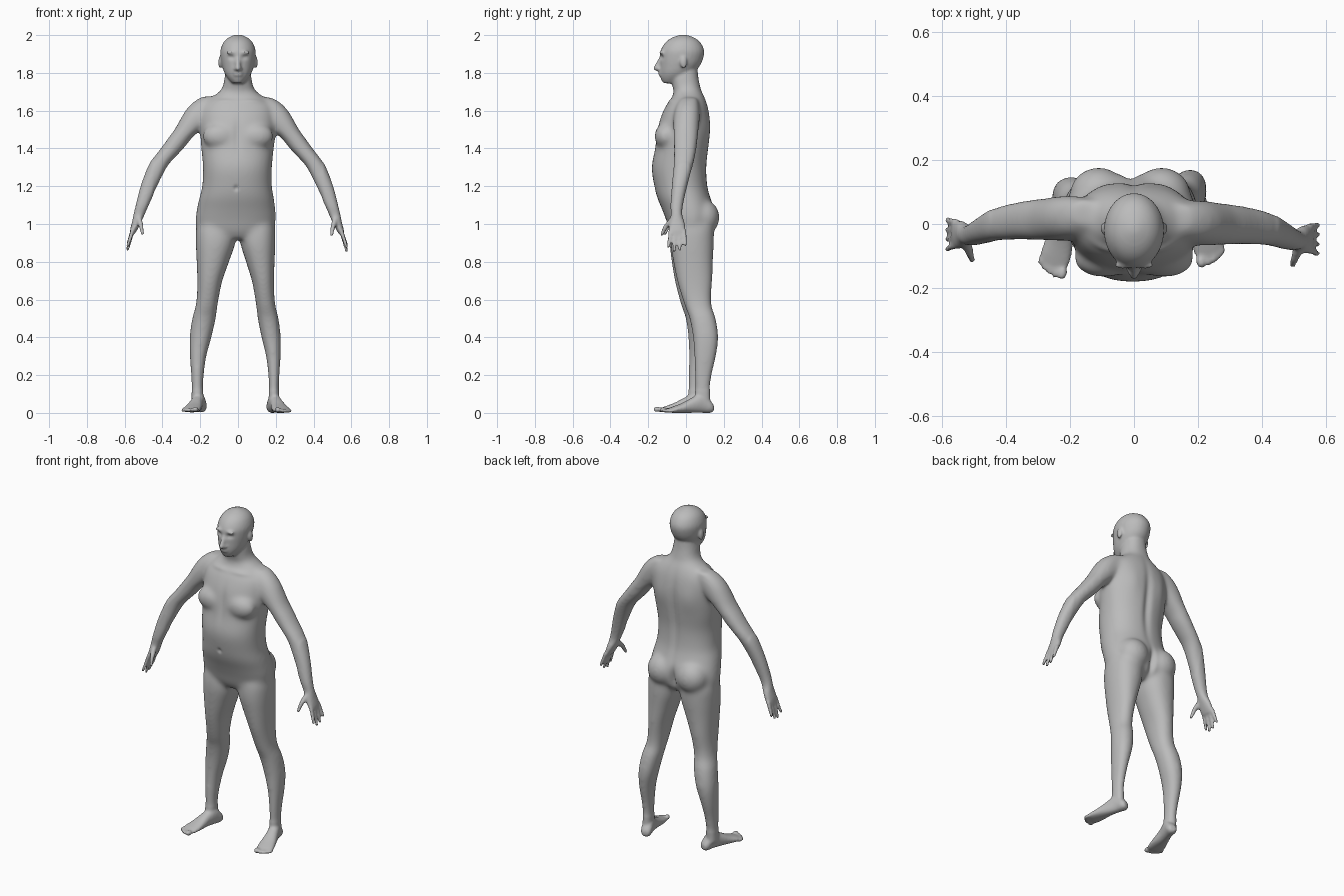
import bpy, bmesh, math
from mathutils import Matrix, Vector

default_cube = bpy.data.objects.get("Cube")
if default_cube:
    bpy.data.objects.remove(default_cube, do_unlink=True)

HUNDREDTH = 0.01
SEGMENTS = 28
STEPS = 4
SAME = Matrix()
bm = bmesh.new()


def spline(a, b, c, d, t):
    """Catmull-Rom blend between b and c."""
    return b + 0.5 * t * (c - a + t * (2*a - 5*b + 4*c - d + t * (3*(b - c) + d - a)))


def loft(rows, place=SAME, power=0.9):
    """Closed tube through oval sections: (level, left, right, front, back)."""
    fine = []
    last = len(rows) - 1
    for i in range(last):
        near = [rows[max(i - 1, 0)], rows[i], rows[i + 1], rows[min(i + 2, last)]]
        for s in range(STEPS):
            fine.append([spline(*vals, s / STEPS) for vals in zip(*near)])
    fine.append(rows[-1])
    rings = []
    for level, x0, x1, y0, y1 in fine:
        ring = []
        for k in range(SEGMENTS):
            angle = math.tau * k / SEGMENTS
            c, s = math.cos(angle), math.sin(angle)
            c = math.copysign(abs(c) ** power, c)
            s = math.copysign(abs(s) ** power, s)
            point = Vector((x0 + x1 + (x1 - x0) * c, y0 + y1 + (y1 - y0) * s, 2 * level))
            ring.append(bm.verts.new(place @ (point * HUNDREDTH / 2)))
        rings.append(ring)
    for low, high in zip(rings, rings[1:]):
        for k in range(SEGMENTS):
            n = (k + 1) % SEGMENTS
            bm.faces.new((low[k], low[n], high[n], high[k]))
    bm.faces.new(rings[0][::-1])
    bm.faces.new(rings[-1])


def ball(centre, radii, place=SAME):
    size = Matrix.Diagonal((*radii, 1))
    bmesh.ops.create_uvsphere(bm, u_segments=16, v_segments=10, radius=HUNDREDTH,
                              matrix=place @ Matrix.Translation(Vector(centre) * HUNDREDTH) @ size)


def chain(start, end, r0, r1, place=SAME, count=10):
    """Tapered rod with round ends."""
    start, end = Vector(start), Vector(end)
    for i in range(count):
        t = i / (count - 1)
        r = r0 + (r1 - r0) * t
        ball(start.lerp(end, t), (r, r, r), place)


def mirrored(x, y, z, widen=1):
    return Matrix.Translation((x, y, z)) @ Matrix.Diagonal((-widen, 1, 1, 1))


# Torso and neck
loft([(92, -11, 9, -6, 9), (96, -21, 18, -8.5, 13.5), (102, -22.5, 20, -10.5, 15),
      (108, -21.8, 19.8, -12.8, 15), (114, -20.5, 19, -15.3, 13), (120, -19, 18, -16.8, 11.5),
      (130, -18.6, 18, -18.2, 11), (140, -19.5, 19, -16.5, 12), (148, -20, 20, -15.5, 12.8),
      (155, -20, 20, -14, 12.8), (162, -19, 19, -11, 11.7), (167, -14, 14, -7.5, 10),
      (170, -10, 10, -6.5, 8.5), (173, -8, 8, -7.2, 7.5), (178, -7, 7, -8, 6.5), (184, -6, 6, -7, 6)])

# Head
loft([(174.5, -3, 3, -12, -4), (177, -5.3, 5.3, -13.4, 1), (180, -7.2, 7.2, -13.8, 4),
      (184, -8.5, 8.5, -13.9, 7.5), (188, -9.2, 9.2, -13.9, 9.2), (192, -9.3, 9.3, -13.4, 9.6),
      (196, -7.8, 7.8, -11, 7.7), (198.6, -5.2, 5.2, -7.5, 4.5), (200.2, -1.5, 1.5, -3, 0)], power=1)

# Nose and mouth
chain((0, -13.2, 188.5), (0, -15.4, 183), 0.9, 1.5)
ball((0, -15.9, 182.4), (1.4, 1.6, 1.3))
for z in (179, 180.4):
    ball((0, -13.6, z), (2.5, 1.1, 0.8))

# Ears, brows, chest, buttocks
for side in (1, -1):
    ball((side * 1.3, -14.4, 182.2), (1.1, 1.3, 1))
    ball((side * 9.6, -1.3, 185.5), (0.9, 1.9, 3.2))
    ball((side * 3.5, -12.9, 190.8), (3, 1.2, 0.9))
    ball((side * 9.5, -10.8, 146.5), (9.5, 6, 7))
    ball((side * 9.8 - 1.2, 9.3, 103.5), (9.3, 8.6, 9.5))

# Arms and hands
FINGERS = ((-8.2, -9.3, 88), (-5.7, -6.3, 86), (-3.2, -3.2, 86.5), (-0.9, -0.2, 89))
for place in (SAME, mirrored(-0.01, 0.015, 0.005)):
    loft([(167, 10, 18, -2, 6), (164, 9, 22.8, -4.5, 6.7), (160, 10, 26.6, -6, 7.3),
          (155, 13, 29.6, -6.8, 7.3), (150, 18, 32.4, -6.8, 6.8), (145, 23.3, 36, -6.6, 6.3),
          (140, 27.3, 39.6, -6.5, 5.7), (135, 32, 43.5, -6.6, 4.8), (130, 36.3, 46.6, -6.8, 3.5),
          (120, 41.4, 50.4, -7.5, 0.6), (110, 46, 53, -8.2, -1.6), (105, 48.2, 54.2, -8, -2),
          (101, 50, 55, -8.8, -0.8), (97, 52, 56, -9.3, -0.2), (94.5, 53.5, 56.3, -8.6, -0.6)], place)
    for root, tip, level in FINGERS:
        chain((54.8, root, 96), (57.4, tip, level), 1.2, 0.95, place)
    chain((51.5, -7, 102.5), (50.3, -10.8, 98.5), 1.7, 1.3, place)
    chain((50.3, -10.8, 98.5), (49.6, -12.8, 94.5), 1.3, 1, place)

# Legs: the right one is a little wider and steps forward
forward = Matrix()
forward[1][2] = 0.04
for place in (SAME, mirrored(0, -0.04, 0, 1.13) @ forward):
    loft([(5, 16.2, 21.8, 4.5, 13), (12, 16.3, 21.7, 4.8, 12.8), (20, 16, 22, 4.5, 13.8),
          (30, 14.8, 22.6, 4.2, 16), (40, 12.4, 22.7, 3.6, 17.2), (50, 10.4, 21.5, 1.8, 15.8),
          (56, 9.7, 20, -0.5, 13.8), (62, 8.8, 19.3, -2.5, 13.4), (70, 7.3, 19.1, -4.8, 14),
          (80, 4.2, 19.4, -6.8, 14.3), (90, 1.2, 19.8, -8.3, 14.8), (98, 1, 19.5, -8, 14.5),
          (104, 3, 17, -6, 12)], place)

# Feet and toes
lengthwise = Matrix(((1, 0, 0, 0), (0, 0, 1, 0), (0, 1, 0, 0), (0, 0, 0, 1)))
TOES = ((-3.1, -20.2, 1.5), (-0.9, -20.2, 1.1), (1, -19.7, 1.1), (2.8, -18.8, 1), (4.4, -17.6, 1))
turn = Matrix.Rotation(math.radians(14), 4, "Z")
for place in (Matrix.Translation((0.19, 0.085, 0)) @ turn, mirrored(-0.205, 0.05, 0.003) @ turn):
    loft([(6.3, -1.8, 1.8, 1, 4), (4.5, -3, 3, 0, 6.5), (0, -3.2, 3.2, 0, 10.5),
          (-5, -3.2, 3.7, 0, 8.3), (-11, -4.2, 4.6, 0, 5.2), (-16, -4.6, 5.1, 0, 3.3),
          (-18.5, -4.2, 4, 0.3, 2.4)], place @ lengthwise)
    for x, y, r in TOES:
        ball((x, y, r + 0.1), (r, 2.2, r), place)

# Fuse the parts into one skin
mesh = bpy.data.meshes.new("body_parts")
bm.to_mesh(mesh)
bm.free()
body = bpy.data.objects.new("body", mesh)
bpy.context.scene.collection.objects.link(body)
remesh = body.modifiers.new("fuse", "REMESH")
remesh.mode = "VOXEL"
remesh.voxel_size = 0.007
graph = bpy.context.evaluated_depsgraph_get()
skin = bpy.data.meshes.new_from_object(body.evaluated_get(graph))
body.modifiers.clear()
body.data = skin
skin.name = "body"

bm = bmesh.new()
bm.from_mesh(skin)


def soften(verts, times):
    for _ in range(times):
        bmesh.ops.smooth_vert(bm, verts=verts, factor=0.5, use_axis_x=True,
                              use_axis_y=True, use_axis_z=True)


def push(centre, radii, shift):
    """Soft dent or swelling."""
    cx, cy, cz = (v * HUNDREDTH for v in centre)
    rx, ry, rz = (v * HUNDREDTH for v in radii)
    move = Vector(shift) * HUNDREDTH
    for v in bm.verts:
        x, y, z = v.co
        d = ((x - cx) / rx) ** 2 + ((y - cy) / ry) ** 2 + ((z - cz) / rz) ** 2
        if d < 6:
            v.co += move * math.exp(-d)


soften([v for v in bm.verts if abs(v.co.x) < 0.45 and 0.12 < v.co.z < 1.72], 25)
soften(bm.verts[:], 2)

# Spine, cleft, navel and breastbone
push((0, 12, 139), (2.2, 8, 20), (0, -1.3, 0))
push((-1.2, 17, 100), (1.6, 8, 7), (0, -2.5, 0))
push((-1, -17, 119), (1, 4, 1.3), (0, 1, 0))
push((0, -16, 148), (2, 5, 9), (0, 0.7, 0))
# Eyes, collarbones, shoulder blades
for side in (1, -1):
    push((side * 3.4, -13.8, 188.2), (1.9, 3, 1.1), (0, 0.9, 0))
    push((side * 8, -9, 165), (6, 5, 1.2), (0, -0.5, 0.3))
    push((side * 10, 12, 150), (5, 5, 8), (0, 0.6, 0))
soften(bm.verts[:], 1)
bm.to_mesh(skin)
bm.free()

# Colour and shading
grey = bpy.data.materials.new("plain grey")
grey.use_nodes = True
colour = (0.5, 0.5, 0.5, 1)
grey.diffuse_color = colour
grey.node_tree.nodes["Principled BSDF"].inputs["Base Color"].default_value = colour
skin.materials.clear()
skin.materials.append(grey)
for face in skin.polygons:
    face.use_smooth = True
    face.material_index = 0
